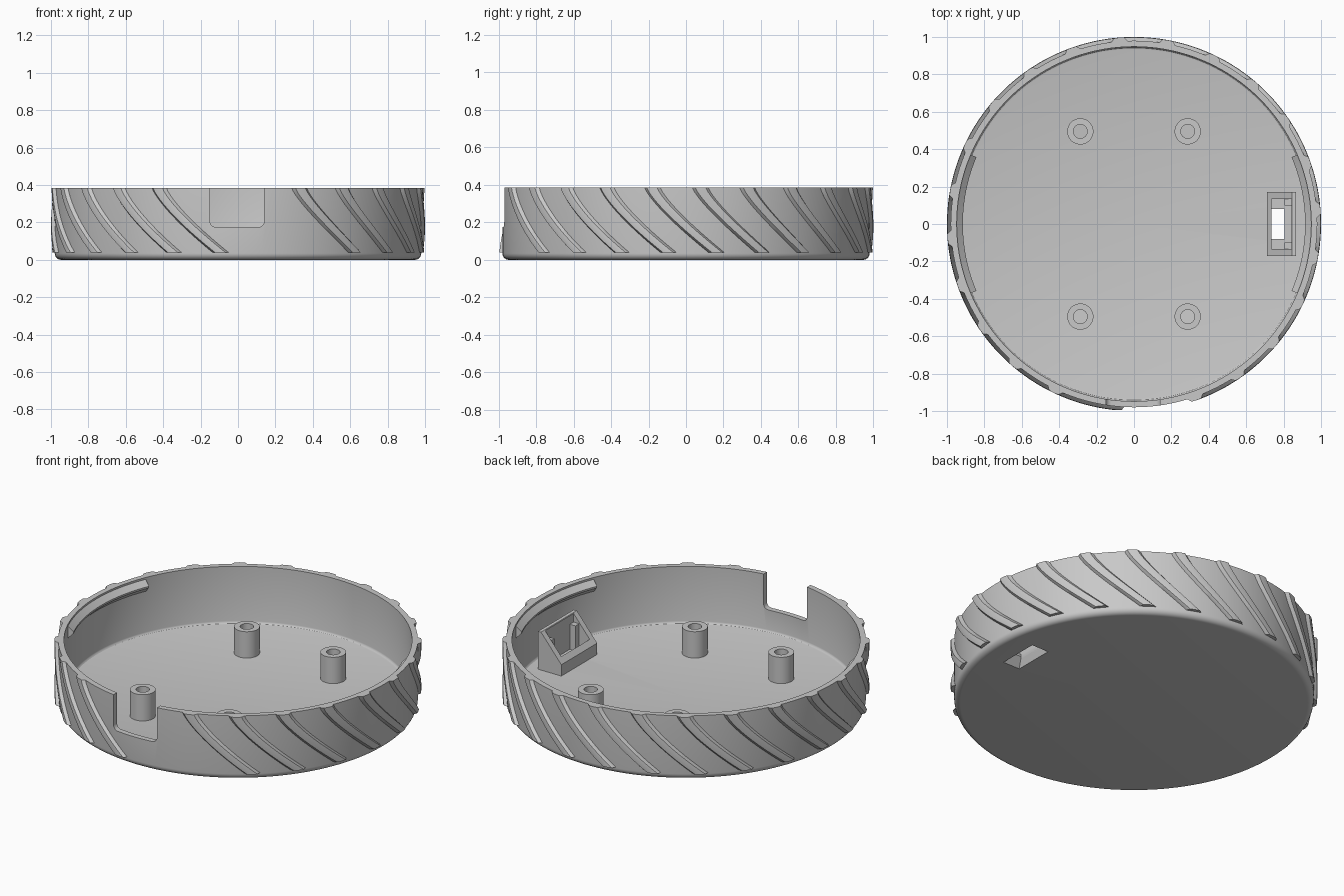
import bpy
import bmesh
from math import radians, sin, cos, pi

cube = bpy.data.objects.get("Cube")
if cube:
    bpy.data.objects.remove(cube, do_unlink=True)

grey = bpy.data.materials.new("light grey plastic")
grey.use_nodes = True
grey.diffuse_color = (0.58, 0.58, 0.58, 1)
grey.node_tree.nodes["Principled BSDF"].inputs["Base Color"].default_value = (0.58, 0.58, 0.58, 1)

RIM = 0.385      # rim height
WALL = 0.98      # outer wall radius
INNER = 0.948    # inner wall radius
FLOOR = 0.042    # floor height


def polar(r, angle, z):
    return (r * cos(angle), r * sin(angle), z)


def skin(bm, rings, loop=False):
    """Join equal cross-sections into a solid, capping the ends unless it loops."""
    rows = [[bm.verts.new(p) for p in ring] for ring in rings]
    n = len(rows[0])
    pairs = list(zip(rows, rows[1:])) + ([(rows[-1], rows[0])] if loop else [])
    for a, b in pairs:
        for i in range(n):
            j = (i + 1) % n
            bm.faces.new((a[i], a[j], b[j], b[i]))
    if not loop:
        bm.faces.new(rows[0])
        bm.faces.new(rows[-1])


def finish(name, bm):
    bmesh.ops.remove_doubles(bm, verts=bm.verts, dist=0.00001)
    bmesh.ops.recalc_face_normals(bm, faces=bm.faces)
    mesh = bpy.data.meshes.new(name)
    bm.to_mesh(mesh)
    bm.free()
    mesh.materials.append(grey)
    obj = bpy.data.objects.new(name, mesh)
    bpy.context.collection.objects.link(obj)
    return obj


def solid(name, rings, loop=False):
    bm = bmesh.new()
    skin(bm, rings, loop)
    return finish(name, bm)


def lathe(name, profile, steps, start=0, sweep=2 * pi, centre=(0, 0)):
    full = sweep >= 2 * pi
    count = steps if full else steps + 1
    rings = []
    for k in range(count):
        ring = [polar(r, start + sweep * k / steps, z) for r, z in profile]
        rings.append([(x + centre[0], y + centre[1], z) for x, y, z in ring])
    return solid(name, rings, full)


def rect(x0, x1, y, z):
    return [(x0, -y, z), (x1, -y, z), (x1, y, z), (x0, y, z)]


def box(name, x0, x1, y0, y1, z0, z1):
    return solid(name, [[(x0, y0, z), (x1, y0, z), (x1, y1, z), (x0, y1, z)] for z in (z0, z1)])


def cut(obj, *cutters):
    bpy.context.view_layer.objects.active = obj
    for cutter in cutters:
        mod = obj.modifiers.new("cut", 'BOOLEAN')
        mod.operation = 'DIFFERENCE'
        mod.solver = 'EXACT'
        mod.object = cutter
        bpy.ops.object.modifier_apply(modifier=mod.name)


# Round tray with rounded bottom edge and small inside fillet
fillet = 0.035
outer = [(WALL - fillet + fillet * sin(a), fillet - fillet * cos(a))
         for a in [radians(15 * i) for i in range(7)]]
inner = [(INNER - 0.015 + 0.015 * cos(a), FLOOR + 0.015 - 0.015 * sin(a))
         for a in [radians(30 * i) for i in range(4)]]
tray = lathe("tray", [(0, 0)] + outer + [(WALL, RIM), (INNER, RIM)] + inner + [(0, FLOOR)], 144)

# Slanted grip ridges, leaving a plain gap at the front
bm = bmesh.new()
section = [(0, 0.97), (0, WALL), (0.9, 0.998), (2.5, 1.0), (4.1, 0.998), (5, WALL), (5, 0.97)]
for k in range(22):
    foot = 270 - 8 - 15 * k
    rings = []
    for i in range(17):
        t = i / 16
        lean = 20 * (1 - (1 - t) ** 1.25)
        z = 0.04 + (RIM - 0.04) * t
        rings.append([polar(r, radians(foot - lean + a), z) for a, r in section])
    skin(bm, rings)
ridges = finish("grip_ridges", bm)

# Rounded cable notch in the front wall
corner = 0.03
notch_shape = [(0.14, 0.6), (-0.15, 0.6)]
for cx, start in ((-0.15 + corner, 180), (0.14 - corner, 270)):
    for i in range(7):
        a = radians(start + 15 * i)
        notch_shape.append((cx + corner * cos(a), 0.175 + corner + corner * sin(a)))
notch = solid("notch_cutter", [[(x, y, z) for x, z in notch_shape] for y in (-1.2, -0.8)])

# Wedge-shaped socket holder
wedge = [(0.71, 0.03), (0.865, 0.03), (0.865, 0.27), (0.845, 0.27), (0.71, 0.11)]
holder = solid("socket_holder", [[(x, y, z) for x, z in wedge] for y in (-0.17, 0.17)])
cavity = box("cavity_cutter", 0.735, 0.842, -0.135, 0.135, 0.065, 0.5)
port = solid("port_cutter", [rect(0.71, 0.83, 0.13, -0.01), rect(0.735, 0.805, 0.08, 0.05),
                             rect(0.735, 0.805, 0.08, 0.1)])
cut(tray, notch, port)
cut(ridges, notch)
cut(holder, cavity, port)
for cutter in (notch, cavity, port):
    bpy.data.objects.remove(cutter, do_unlink=True)

# Socket clips inside the holder
clips = [box("socket_clip_" + name, 0.805, 0.845, min(s * 0.1, s * 0.14), max(s * 0.1, s * 0.14), 0.06, 0.215)
         for name, s in (("front", -1), ("back", 1))]

# Screw posts with blind holes
tube = [(0.07, 0.03), (0.07, 0.2), (0.037, 0.2), (0.037, 0.03)]
posts = [lathe("screw_post", tube, 40, centre=(x, y))
         for x in (-0.287, 0.287) for y in (-0.495, 0.495)]

# Snap lips inside the rim at both sides
lip = [(0.955, 0.38), (0.915, 0.345), (0.915, 0.335), (0.955, 0.295)]
lips = [lathe("snap_lip_" + name, lip, 24, radians(mid - 23), radians(46))
        for name, mid in (("left", 0), ("right", 180))]

# Smooth the curved walls, keeping crisp edges
bpy.ops.object.select_all(action='DESELECT')
for obj in [tray, ridges, holder] + clips + posts + lips:
    obj.select_set(True)
bpy.context.view_layer.objects.active = tray
bpy.ops.object.shade_smooth_by_angle(angle=radians(30))
